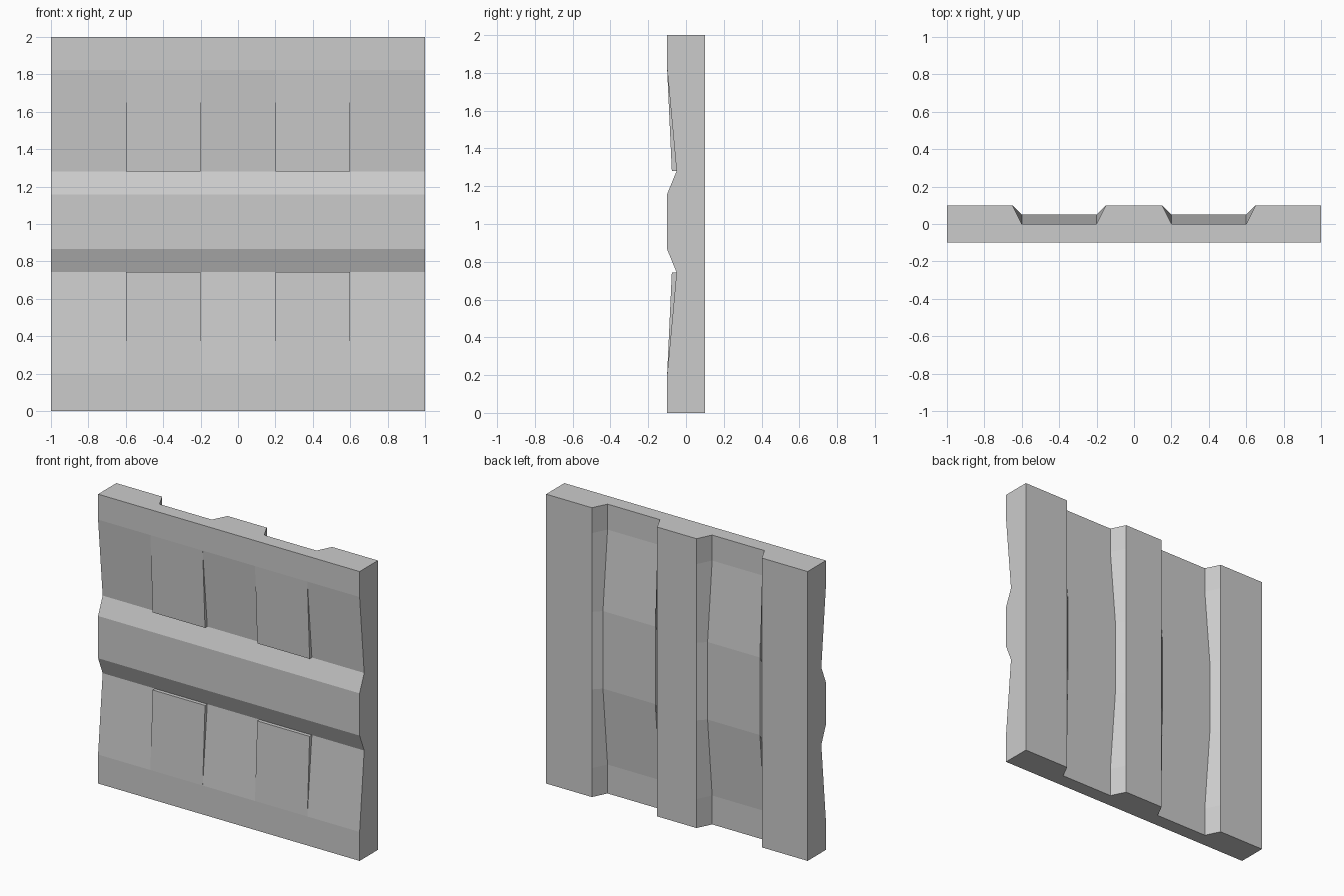
import bpy, bmesh

if "Cube" in bpy.data.objects:
    bpy.data.objects.remove(bpy.data.objects["Cube"])

# Levels going up: (z, front groove y, front y over the channels, channel floor y)
# A repeated height makes the small ledge under each raised pad.
lower = [(0.2, -0.1, -0.1, 0.0),
         (0.744, -0.05, -0.075, 0.05),
         (0.744, -0.05, -0.05, 0.05),
         (0.866, -0.1, -0.1, 0.05)]
MID = 1.012
upper = [(2 * MID - z, a, b, c) for z, a, b, c in reversed(lower)]
levels = [(0, -0.1, -0.1, 0.0)] + lower + upper + [(2, -0.1, -0.1, 0.0)]


def outline(z, groove, pad, floor):
    """Horizontal cross-section: right half, then mirrored to the left."""
    front = [(0.2, groove), (0.2, pad), (0.6, pad), (0.6, groove), (1, groove)]
    back = [(1, 0.1), (0.65, 0.1), (0.6, floor), (0.2, floor), (0.15, 0.1)]
    half = front + back
    return [(x, y, z) for x, y in half] + [(-x, y, z) for x, y in reversed(half)]


# Wall panel lofted through the cross-sections
bm = bmesh.new()
rings = [[bm.verts.new(p) for p in outline(*lv)] for lv in levels]
n = len(rings[0])
for lo, hi in zip(rings, rings[1:]):
    for i in range(n):
        j = (i + 1) % n
        bm.faces.new((lo[i], lo[j], hi[j], hi[i]))
bm.faces.new(list(reversed(rings[0])))
bm.faces.new(rings[-1])

# Collapse the zero-size faces where pads meet the groove
bmesh.ops.remove_doubles(bm, verts=bm.verts, dist=1e-4)
bmesh.ops.dissolve_degenerate(bm, edges=bm.edges, dist=1e-5)
bmesh.ops.recalc_face_normals(bm, faces=bm.faces)

mesh = bpy.data.meshes.new("wall_panel")
bm.to_mesh(mesh)
bm.free()
panel = bpy.data.objects.new("wall_panel", mesh)
bpy.context.collection.objects.link(panel)
